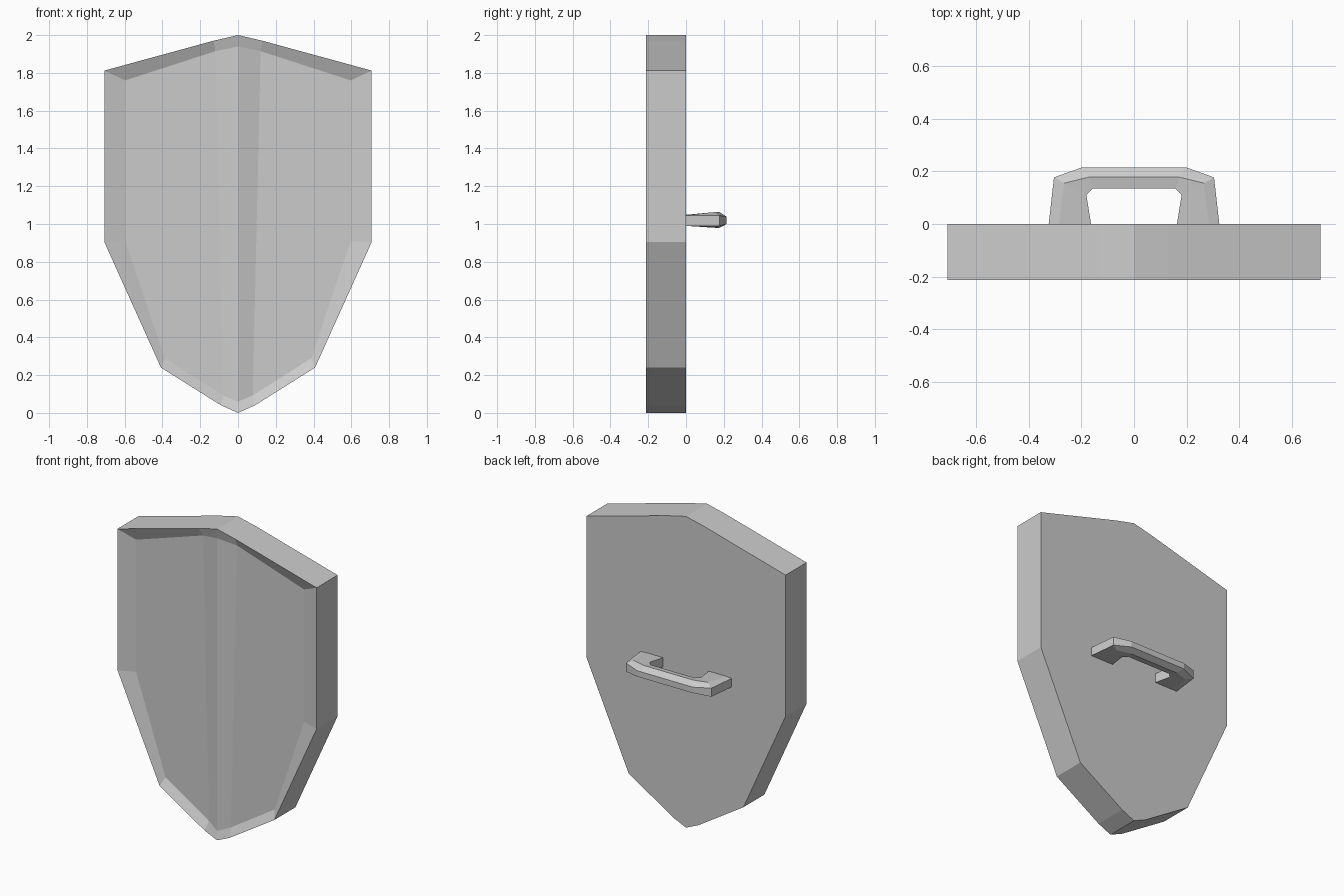
import bpy

if "Cube" in bpy.data.objects:
    bpy.data.objects.remove(bpy.data.objects["Cube"])

FRONT, RECESS, BACK = -0.213, -0.182, 0.0


def make_object(name, verts, faces):
    mesh = bpy.data.meshes.new(name)
    mesh.from_pydata(verts, [], faces)
    obj = bpy.data.objects.new(name, mesh)
    bpy.context.collection.objects.link(obj)
    # consistent outward normals
    import bmesh
    bm = bmesh.new()
    bm.from_mesh(mesh)
    bmesh.ops.recalc_face_normals(bm, faces=bm.faces)
    bm.to_mesh(mesh)
    bm.free()
    return obj


def full_loop(half):
    """Right half profile (top centre to bottom centre) mirrored to a closed loop."""
    return half + [(-x, z) for x, z in reversed(half[1:-1])]


# Shield body: slab with sunken front panel and a raised centre ridge
outer = full_loop([(0, 2.0), (0.13, 1.97), (0.708, 1.812), (0.708, 0.905),
                   (0.408, 0.24), (0.09, 0.04), (0, 0.0)])
inner = full_loop([(0, 1.94), (0.12, 1.915), (0.597, 1.76), (0.597, 0.91),
                   (0.388, 0.29), (0.078, 0.092), (0, 0.06)])
n = len(outer)
verts = [(x, BACK, z) for x, z in outer]
verts += [(x, FRONT, z) for x, z in outer]
verts += [(x, FRONT if x == 0 else RECESS, z) for x, z in inner]
faces = [tuple(range(n))]
for i in range(n):
    j = (i + 1) % n
    faces.append((i, j, n + j, n + i))                  # side wall
    faces.append((n + i, n + j, 2 * n + j, 2 * n + i))  # sloped rim
f = 2 * n
faces.append((f, f + 1, f + 5, f + 6))                  # ridge, right slope
faces.append((f, f + 6, f + 7, f + 11))                 # ridge, left slope
faces.append(tuple(f + k for k in range(1, 6)))         # right panel
faces.append(tuple(f + k for k in range(7, 12)))        # left panel
make_object("shield_body", verts, faces)

# Handle: six-sided cross-sections swept from the wall round to the bar
# each: outer (x, y), crest (x, y), inner (x, y), then outer/crest/inner (low z, high z)
sections = [
    ((0.324, 0.0), (0.285, 0.0), (0.163, 0.0), (0.99, 1.045), (0.99, 1.049), (0.99, 1.049)),
    ((0.304, 0.177), (0.265, 0.155), (0.181, 0.11), (0.99, 1.045), (0.98, 1.063), (0.985, 1.056)),
    ((0.198, 0.215), (0.172, 0.178), (0.156, 0.135), (1.0, 1.038), (0.98, 1.063), (0.985, 1.056)),
]
path = [(1, s) for s in sections] + [(-1, s) for s in reversed(sections)]
verts, faces = [], []
for sx, (o, c, i, zo, zc, zi) in path:
    ring = [(o, zo[0]), (o, zo[1]), (c, zc[1]), (i, zi[1]), (i, zi[0]), (c, zc[0])]
    verts += [(sx * p[0], p[1], z) for p, z in ring]
for r in range(len(path) - 1):
    for k in range(6):
        m = (k + 1) % 6
        faces.append((6 * r + k, 6 * r + m, 6 * r + 6 + m, 6 * r + 6 + k))
faces.append(tuple(range(6)))
faces.append(tuple(range(len(verts) - 6, len(verts))))
make_object("grip_handle", verts, faces)
